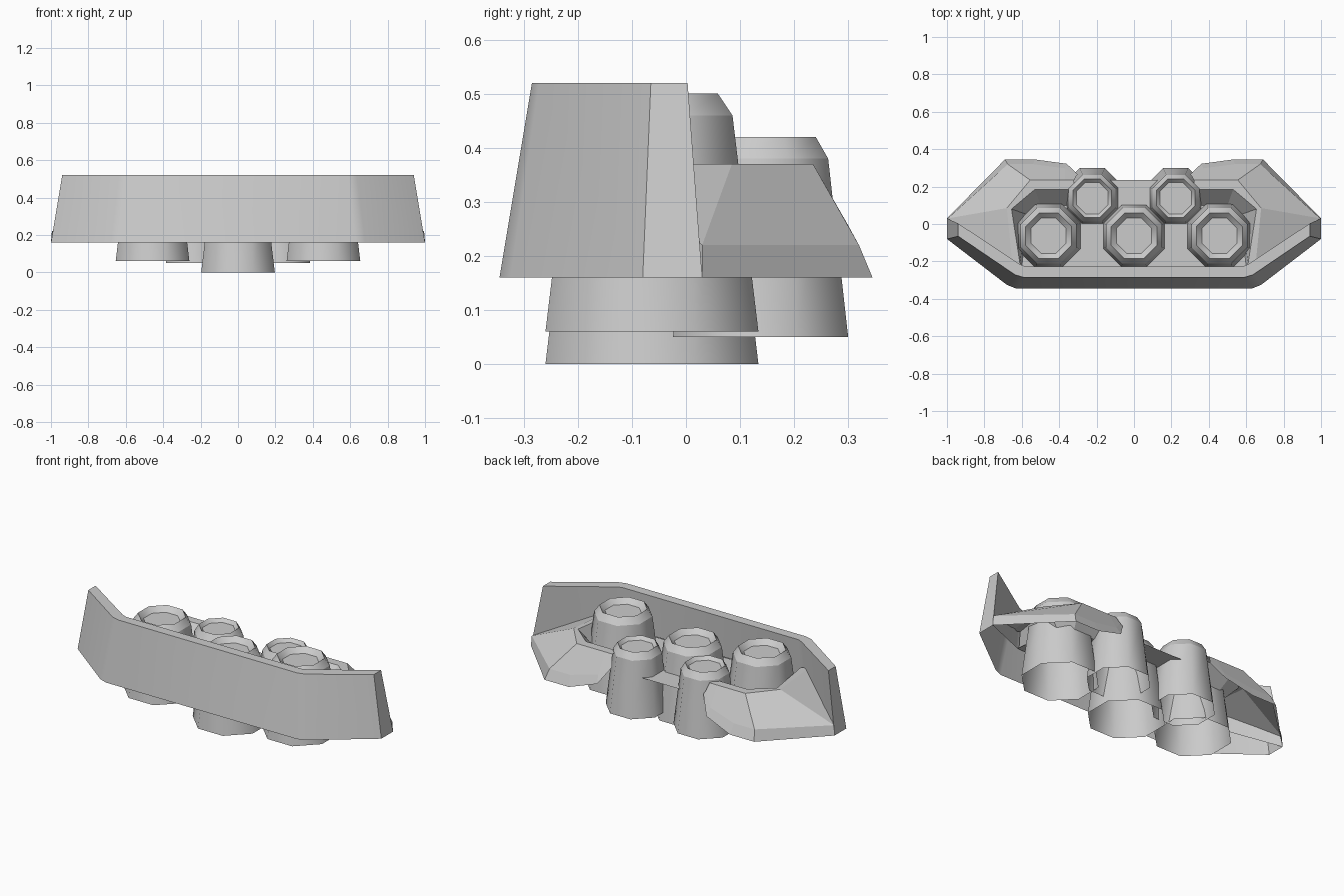
import bpy, bmesh, math

if "Cube" in bpy.data.objects:
    bpy.data.objects.remove(bpy.data.objects["Cube"])


def add_mesh(name, verts, faces, outward=True):
    me = bpy.data.meshes.new(name)
    me.from_pydata(verts, [], faces)
    bm = bmesh.new()
    bm.from_mesh(me)
    bmesh.ops.remove_doubles(bm, verts=bm.verts, dist=1e-5)
    bmesh.ops.recalc_face_normals(bm, faces=bm.faces)
    bm.to_mesh(me)
    bm.free()
    ob = bpy.data.objects.new(name, me)
    bpy.context.collection.objects.link(ob)
    return ob


def loft(name, rows, closed=False, first_cap=False, last_cap=False):
    """Bridge equal-length rows of points; closed joins each row's ends."""
    n = len(rows[0])
    faces = []
    for r in range(len(rows) - 1):
        for i in range(n if closed else n - 1):
            j = (i + 1) % n
            faces.append((r * n + i, r * n + j, (r + 1) * n + j, (r + 1) * n + i))
    if first_cap:
        faces.append(tuple(range(n)))
    if last_cap:
        faces.append(tuple(range((len(rows) - 1) * n, len(rows) * n)))
    return add_mesh(name, [p for row in rows for p in row], faces)


# Tapered octagonal tubes: open below, chamfered rim, shallow recessed top
def tube(name, x, y, profile):
    k = 1 / math.cos(math.pi / 8)
    rows = [[(x + r * k * math.cos(math.pi / 8 + i * math.pi / 4),
              y + r * k * math.sin(math.pi / 8 + i * math.pi / 4), z)
             for i in range(8)] for r, z in profile]
    me = loft(name, rows, closed=True, last_cap=True).data
    for p in me.polygons:
        p.use_smooth = True
    bm = bmesh.new()
    bm.from_mesh(me)
    for e in bm.edges:                      # horizontal rings stay crisp
        e.smooth = abs(e.verts[0].co.z - e.verts[1].co.z) > 1e-4
    bm.to_mesh(me)
    bm.free()


def big_profile(z):
    return [(.197, z), (.149, z + .40), (.122, z + .44), (.094, z + .41)]


small_profile = [(.162, .05), (.125, .38), (.102, .42), (.085, .40)]
tube("centre_tube", 0, -.063, big_profile(0))
for side, s in (("left", -1), ("right", 1)):
    tube(side + "_front_tube", s * .457, -.063, big_profile(.06))
    tube(side + "_rear_tube", s * .223, .138, small_profile)

# Front shield: open-bottomed cross-sections swept from right end to left end
stations = [
    [(1, -.08, .16), (.94, -.065, .52), (.94, .003, .52), (1, .03, .16)],
    [(.68, -.325, .16), (.635, -.272, .52), (.61, -.215, .52), (.63, -.225, .28)],
    [(.63, -.345, .16), (.59, -.285, .52), (.58, -.228, .52), (.59, -.238, .28)],
]
stations += [[(-x, y, z) for x, y, z in row] for row in reversed(stations)]
shield = loft("front_shield", stations, first_cap=True, last_cap=True)
bpy.context.view_layer.objects.active = shield
shield.select_set(True)
bpy.ops.object.shade_smooth_by_angle(angle=math.radians(35))

# Side fenders: skirt, bevel, sloping top, ledge and inner well wall
fender_rows = [
    [(1, .03, .16), (1, .03, .16), (.69, .345, .16), (.53, .345, .16), (.36, .322, .215), (.30, .265, .31)],
    [(.995, .03, .22), (.995, .03, .22), (.675, .32, .22), (.54, .32, .22), (.37, .298, .26), (.31, .255, .33)],
    [(.65, -.22, .37), (.68, .085, .37), (.555, .235, .37), (.50, .235, .37), (.37, .235, .37), (.32, .235, .37)],
    [(.61, -.21, .37), (.655, .08, .37), (.53, .185, .37), (.49, .185, .37), (.37, .185, .37), (.32, .185, .37)],
    [(.60, -.23, .28), (.57, .05, .28), (.50, .10, .28), (.47, .10, .28), (.37, .10, .28), (.32, .10, .28)],
]
fender = loft("side_fenders", fender_rows)
fender.modifiers.new("Mirror", 'MIRROR')

# Floor plate between the tubes
half = [(.30, .235), (.32, .10), (.50, .10), (.57, .05), (.61, -.235)]
outline = half + [(-x, y) for x, y in reversed(half)]
add_mesh("floor_plate", [(x, y, .28) for x, y in outline], [tuple(range(len(outline)))])
